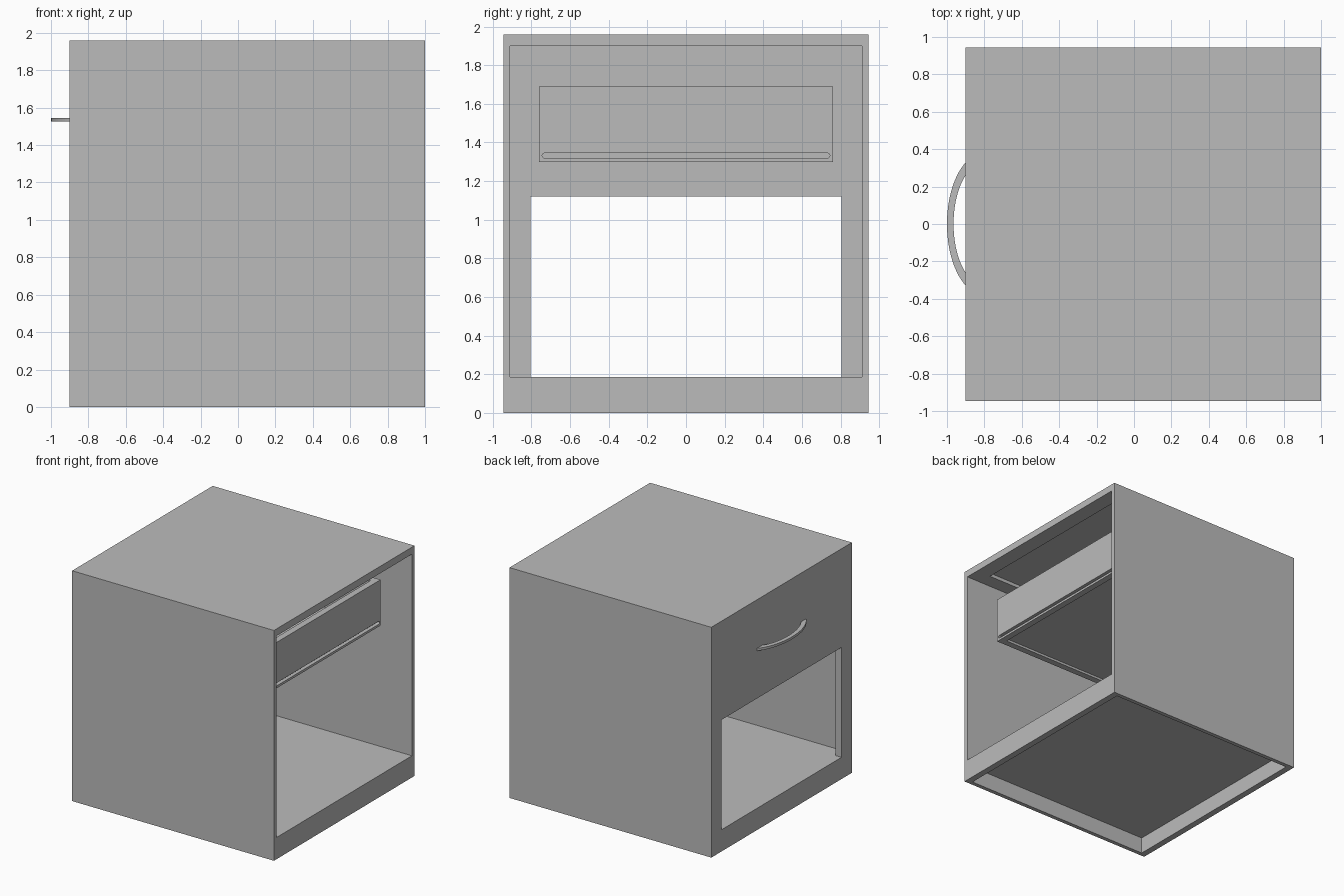
import bpy, bmesh, math

if "Cube" in bpy.data.objects:
    bpy.data.objects.remove(bpy.data.objects["Cube"])

grey = bpy.data.materials.new("plain grey")
grey.diffuse_color = (0.5, 0.5, 0.5, 1)
grey.use_nodes = True
grey.node_tree.nodes["Principled BSDF"].inputs["Base Color"].default_value = grey.diffuse_color


def box(name, x, y, z):
    """Axis-aligned box from (min, max) ranges."""
    bm = bmesh.new()
    bmesh.ops.create_cube(bm, size=1)
    for v in bm.verts:
        v.co = [r[0] + (c + 0.5) * (r[1] - r[0]) for c, r in zip(v.co, (x, y, z))]
    return finish(name, bm)


def prism(name, pts, direction):
    """Closed outline extruded along a direction."""
    bm = bmesh.new()
    face = bm.faces.new([bm.verts.new(p) for p in pts])
    ext = bmesh.ops.extrude_face_region(bm, geom=[face])
    bmesh.ops.translate(bm, vec=direction,
                        verts=[g for g in ext["geom"] if isinstance(g, bmesh.types.BMVert)])
    bmesh.ops.recalc_face_normals(bm, faces=bm.faces)
    return finish(name, bm)


def finish(name, bm):
    me = bpy.data.meshes.new(name)
    bm.to_mesh(me)
    bm.free()
    me.materials.append(grey)
    ob = bpy.data.objects.new(name, me)
    bpy.context.collection.objects.link(ob)
    return ob


def cut(target, cutters):
    """Subtract the cutters, apply the result and remove the cutters."""
    for c in cutters:
        m = target.modifiers.new("cut", 'BOOLEAN')
        m.operation, m.solver, m.object = 'DIFFERENCE', 'EXACT', c
        c.hide_render = True
        bpy.context.view_layer.objects.active = target
        bpy.ops.object.modifier_apply(modifier=m.name)
        bpy.data.objects.remove(c)


# Cabinet shell, open at the back and below the drawer
cabinet = box("cabinet", (-0.9, 1), (-0.945, 0.945), (0, 1.96))
cut(cabinet, [
    box("compartment_cutter", (-0.845, 1.2), (-0.91, 0.91), (0.185, 1.90)),
    box("front_opening_cutter", (-1.1, -0.6), (-0.805, 0.805), (0.185, 1.12)),
    box("underside_cutter", (-0.845, 0.945), (-0.91, 0.91), (-0.2, 0.14)),
    box("ceiling_cutter", (-0.71, 0.865), (-0.785, 0.785), (1.8, 1.93)),
])

# Drawer box with a recessed bottom and a slot in its back wall
drawer = box("drawer", (-0.85, 0.81), (-0.76, 0.76), (1.30, 1.69))
slot = []
for side in (1, -1):
    for i in range(9):
        a = side * math.pi / 2 - side * i * math.pi / 8
        slot.append((0.78, side * (0.7325 + 0.0125 * math.cos(a)),
                     1.3325 + 0.0125 * math.sin(a)))
cut(drawer, [
    box("drawer_inside_cutter", (-0.845, 0.755), (-0.705, 0.705), (1.345, 1.8)),
    box("drawer_underside_cutter", (-0.845, 0.755), (-0.705, 0.705), (1.2, 1.32)),
    prism("slot_cutter", slot, (0.1, 0, 0)),
])

# Curved pull handle between two elliptical arcs
def arc(sx, sy):
    end = math.acos(0.095 / sx)
    return [(-0.8 - sx * math.cos(t), sy * math.sin(t), 1.525)
            for t in (end * (i / 12 - 1) for i in range(25))]

prism("handle", arc(0.2, 0.38) + arc(0.165, 0.327)[::-1], (0, 0, 0.021))
